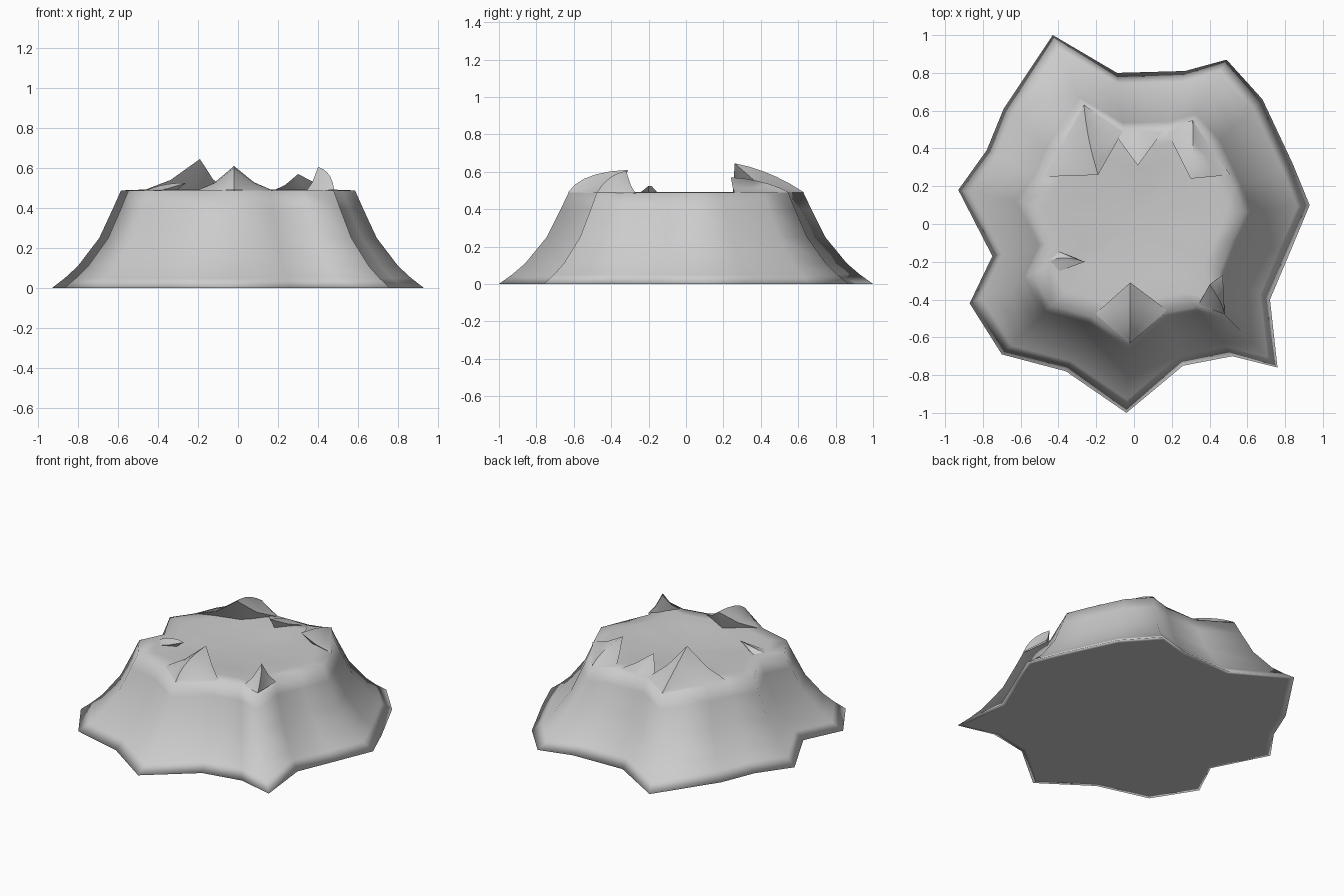
import bpy, bmesh
from mathutils import Vector

if "Cube" in bpy.data.objects:
    bpy.data.objects.remove(bpy.data.objects["Cube"])

# Root outline on the ground, seen from above
outline = [(-.43, 1.0), (-.09, .80), (.27, .81), (.49, .87), (.68, .66), (.84, .32), (.93, .10),
           (.83, -.14), (.72, -.40), (.76, -.76), (.52, -.70), (.26, -.75), (-.04, -1.0),
           (-.36, -.78), (-.70, -.69), (-.87, -.42), (-.75, -.17), (-.93, .18), (-.78, .39), (-.69, .61)]
# (scale, height) of each ring, from the underside up the flared bark to the cut top
profile = [(.96, 0), (1, 0), (.93, .05), (.86, .11), (.745, .25), (.67, .40), (.628, .488),
           (.52, .492), (.36, .482), (.18, .472)]


def finish(name, bm):
    bmesh.ops.recalc_face_normals(bm, faces=bm.faces)
    mesh = bpy.data.meshes.new(name)
    bm.to_mesh(mesh)
    bm.free()
    mesh.shade_smooth()
    obj = bpy.data.objects.new(name, mesh)
    bpy.context.collection.objects.link(obj)
    return obj


# Stump body: stacked rings with a flat base and shallow hollow top
bm = bmesh.new()
rings = [[bm.verts.new((x * s, y * s, z)) for x, y in outline] for s, z in profile]
n = len(outline)
for a, b in zip(rings, rings[1:]):
    for i in range(n):
        j = (i + 1) % n
        bm.faces.new((a[i], a[j], b[j], b[i]))
bm.faces.new(rings[0])
centre = bm.verts.new((0, .03, .47))
for i in range(n):
    bm.faces.new((rings[-1][i], rings[-1][(i + 1) % n], centre))
finish("stump_body", bm)


def splinter(name, left, root, right, crest, tip, foot):
    """Torn wood: a skin swept from the rim up to an overhanging tip, closed by a steep inner side."""
    left, root, right, crest, tip, foot = map(Vector, (left, root, right, crest, tip, foot))
    bm = bmesh.new()
    steps, grid = 5, []
    for k in range(steps + 1):
        t = k / steps
        # ridge runs root -> crest -> tip, the skirts sag towards the rim
        ridge = root * (1 - t) ** 2 + crest * 2 * t * (1 - t) + tip * t * t
        row = []
        for side in (left, right):
            edge = root.lerp(side, min(1, t * 1.2 + .02))
            half = edge.lerp(ridge, .5)
            half.z -= .15 * (ridge.z - edge.z)
            row.append((edge, half))
        pts = [row[0][0], row[0][1], ridge, row[1][1], row[1][0]]
        grid.append([bm.verts.new(p) for p in pts])
    for a, b in zip(grid, grid[1:]):
        for i in range(4):
            bm.faces.new((a[i], a[i + 1], b[i + 1], b[i]))
    base = bm.verts.new(foot)
    for i in range(4):
        bm.faces.new((grid[-1][i], grid[-1][i + 1], base))
    obj = finish(name, bm)
    bpy.ops.object.select_all(action='DESELECT')
    bpy.context.view_layer.objects.active = obj
    obj.select_set(True)
    bpy.ops.object.shade_smooth_by_angle(angle=1.0)


# Splinters standing around the cut edge
splinter("back_left_splinter", (-.48, .25, .485), (-.265, .63, .49), (-.06, .49, .49),
         (-.25, .45, .61), (-.19, .26, .645), (-.22, .34, .48))
splinter("back_middle_splinter", (-.12, .50, .485), (.01, .495, .49), (.16, .50, .485),
         (.01, .44, .52), (.02, .31, .56), (.02, .36, .48))
splinter("back_right_splinter", (.17, .50, .485), (.31, .55, .49), (.51, .26, .485),
         (.32, .42, .56), (.30, .24, .57), (.33, .31, .48))
splinter("front_right_splinter", (.34, -.43, .485), (.48, -.475, .49), (.47, -.27, .485),
         (.47, -.42, .585), (.40, -.32, .605), (.42, -.31, .48))
splinter("front_middle_splinter", (.18, -.46, .485), (-.02, -.63, .49), (-.21, -.48, .485),
         (-.02, -.56, .60), (-.02, -.31, .61), (-.02, -.36, .48))
splinter("front_left_splinter", (-.45, -.27, .48), (-.48, -.20, .48), (-.44, -.13, .48),
         (-.37, -.16, .53), (-.26, -.20, .525), (-.32, -.20, .48))
